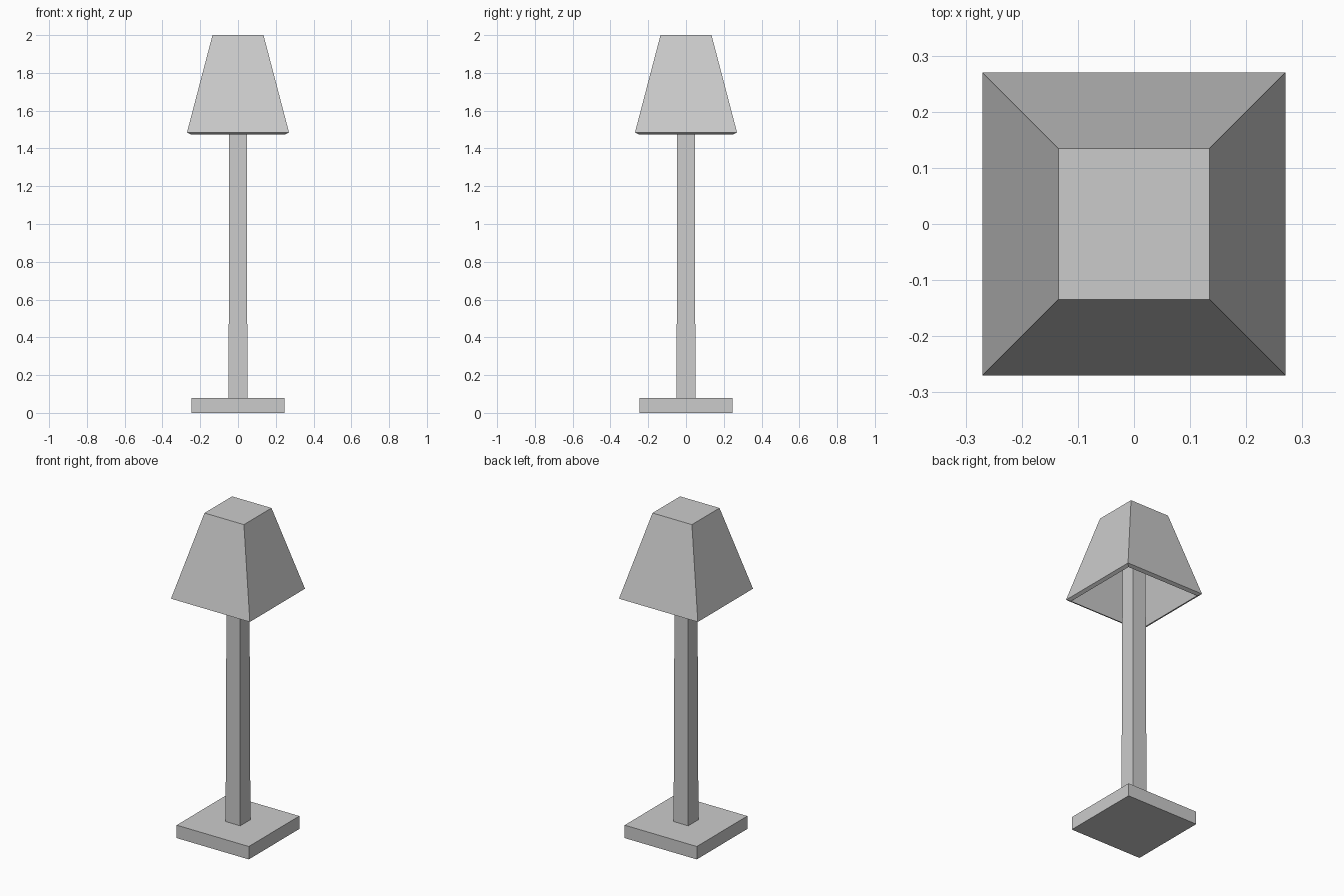
import bpy
import bmesh

cube = bpy.data.objects.get("Cube")
if cube:
    bpy.data.objects.remove(cube, do_unlink=True)

# One plain grey for the whole lamp
grey = bpy.data.materials.new("plain grey")
grey.use_nodes = True
colour = (0.6, 0.6, 0.6, 1)
grey.diffuse_color = colour
grey.node_tree.nodes["Principled BSDF"].inputs["Base Color"].default_value = colour


def lofted_part(name, rings, cap_start=True, cap_end=True):
    """Join square rings, each given as (half width, height)."""
    bm = bmesh.new()
    loops = [[bm.verts.new((sx * h, sy * h, z))
              for sx, sy in ((-1, -1), (1, -1), (1, 1), (-1, 1))]
             for h, z in rings]
    for low, high in zip(loops, loops[1:]):
        for i in range(4):
            j = (i + 1) % 4
            bm.faces.new((low[i], low[j], high[j], high[i]))
    if cap_start:
        bm.faces.new(loops[0][::-1])
    if cap_end:
        bm.faces.new(loops[-1])
    mesh = bpy.data.meshes.new(name)
    bm.to_mesh(mesh)
    bm.free()
    mesh.materials.append(grey)
    obj = bpy.data.objects.new(name, mesh)
    bpy.context.collection.objects.link(obj)
    return obj


# Square foot plate
lofted_part("base", [(0.247, 0), (0.247, 0.08)])

# Slightly tapered post reaching the inside of the shade
lofted_part("post", [(0.05, 0.08), (0.045, 1.98)])

# Open-bottomed shade with a thin wall
shade = lofted_part("shade", [(0.27, 1.485), (0.135, 2.0)], cap_start=False)
wall = shade.modifiers.new("wall thickness", 'SOLIDIFY')
wall.thickness = 0.03
wall.offset = -1
